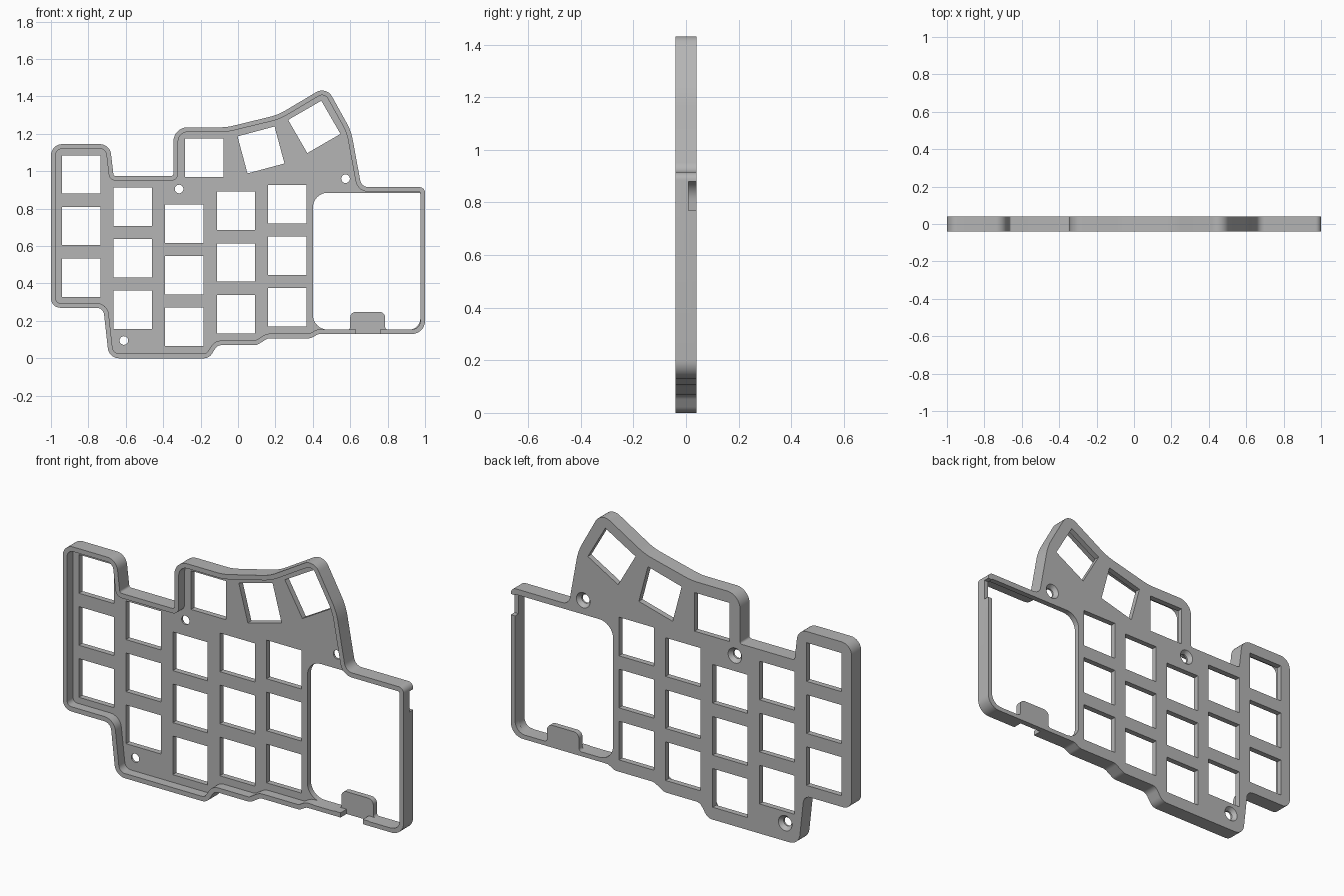
import bpy, bmesh, math
from mathutils import Vector, Matrix

cube = bpy.data.objects.get("Cube")
if cube:
    bpy.data.objects.remove(cube)

BACK, FRONT, PLATE_FRONT = 0.04, -0.04, 0.01
WALL = 0.025
KEY = 0.205

grey = bpy.data.materials.new("plain grey")
grey.use_nodes = True
COLOUR = (0.46, 0.46, 0.46, 1)
grey.diffuse_color = COLOUR
grey.node_tree.nodes["Principled BSDF"].inputs["Base Color"].default_value = COLOUR


def inset(corners, d):
    """Move every side of a clockwise outline inward by d, keeping fillets concentric."""
    result, n = [], len(corners)
    for i in range(n):
        a, p, b = (Vector(corners[(i + k) % n][:2]) for k in (-1, 0, 1))
        u, v = (p - a).normalized(), (b - p).normalized()
        nu, nv = Vector((u.y, -u.x)), Vector((v.y, -v.x))
        q = p + (nu + nv) * d / (1 + nu.dot(nv))
        convex = u.x * v.y - u.y * v.x < 0
        r = corners[i][2]
        result.append((q.x, q.y, max(r - d, 0.008) if convex else r + d))
    return result


def fillet(corners, steps=8):
    """Round each (x, z, radius) corner into an arc."""
    pts, n = [], len(corners)
    for i in range(n):
        a, p, b = (Vector(corners[(i + k) % n][:2]) for k in (-1, 0, 1))
        r = corners[i][2]
        u, v = (a - p).normalized(), (b - p).normalized()
        half = u.angle(v) / 2
        if r <= 0:
            pts.append(p)
            continue
        t = min(r / math.tan(half), 0.48 * (a - p).length, 0.48 * (b - p).length)
        r = t * math.tan(half)
        c = p + (u + v).normalized() * (r / math.sin(half))
        s, e = p + u * t - c, p + v * t - c
        turn = s.angle_signed(e)
        for k in range(steps + 1):
            pts.append(c + Matrix.Rotation(-turn * k / steps, 2) @ s)
    return pts


def add_object(name, bm):
    bmesh.ops.recalc_face_normals(bm, faces=bm.faces)
    mesh = bpy.data.meshes.new(name)
    bm.to_mesh(mesh)
    bm.free()
    mesh.materials.append(grey)
    obj = bpy.data.objects.new(name, mesh)
    bpy.context.collection.objects.link(obj)
    return obj


def prism(name, pts, y0, y1):
    bm = bmesh.new()
    face = bm.faces.new([bm.verts.new((p[0], y0, p[1])) for p in pts])
    ext = bmesh.ops.extrude_face_region(bm, geom=[face])
    moved = [g for g in ext["geom"] if isinstance(g, bmesh.types.BMVert)]
    bmesh.ops.translate(bm, verts=moved, vec=(0, y1 - y0, 0))
    return add_object(name, bm)


def box(name, x0, x1, z0, z1, y0, y1):
    return prism(name, [(x0, z0), (x0, z1), (x1, z1), (x1, z0)], y0, y1)


def round_hole(x, z, r_front, r_back, y0, y1):
    bm = bmesh.new()
    bmesh.ops.create_cone(bm, cap_ends=True, segments=32, radius1=r_back, radius2=r_front,
                          depth=y1 - y0, matrix=Matrix.Translation((x, (y0 + y1) / 2, z))
                          @ Matrix.Rotation(math.pi / 2, 4, 'X'))
    return add_object("hole_cutter", bm)


def cut(target, cutter):
    mod = target.modifiers.new("cut", 'BOOLEAN')
    mod.operation, mod.solver, mod.object = 'DIFFERENCE', 'EXACT', cutter
    bpy.context.view_layer.objects.active = target
    bpy.ops.object.modifier_apply(modifier=mod.name)
    bpy.data.objects.remove(cutter)


# Outer outline, clockwise seen from the front: x, z, corner radius
outline = [
    (-1, 1.145, .06), (-.685, 1.145, .06), (-.665, .975, .012), (-.345, .975, .012),
    (-.345, 1.235, .075), (-.06, 1.235, .3), (.215, 1.302, .3), (.472, 1.455, .06),
    (.605, 1.215, .3), (.66, .915, .045), (1, .915, .03), (1, .13, .07),
    (.43, .13, .04), (.39, .107, .04), (.16, .107, .05), (.10, .07, .05),
    (-.11, .07, .04), (-.155, 0, .05), (-.69, 0, .06), (-.72, .27, .04), (-1, .27, .05)]
case = prism("keyboard_plate", fillet(outline), FRONT, BACK)

# Recess that leaves the raised rim
cut(case, prism("recess_cutter", fillet(inset(outline, WALL)), FRONT - .02, PLATE_FRONT))

# Key openings: columns of three, then the angled thumb keys
keys = [(x, top - row * .276, 0) for x, top in
        ((-.838, .983), (-.562, .811), (-.287, .72), (-.011, .788), (.263, .824))
        for row in range(3)]
keys += [(-.18, 1.073, 0), (.123, 1.114, 15), (.408, 1.237, 30)]
for x, z, angle in keys:
    turn = Matrix.Rotation(math.radians(angle), 2)
    square = [Vector((x, z)) + turn @ Vector((sx * KEY / 2, sz * KEY / 2))
              for sx, sz in ((-1, -1), (-1, 1), (1, 1), (1, -1))]
    cut(case, prism("key_cutter", square, -.1, .1))

# Controller window with a tab standing up from its lower edge
window = [(.40, .885, .08), (.975, .885, .008), (.975, .153, .06), (.787, .153, .015),
          (.787, .248, .03), (.6, .248, .03), (.6, .153, .015), (.40, .153, .08)]
cut(case, prism("window_cutter", fillet(window), -.1, .1))

# Gap in the lower rim, and cable notch in the side wall
cut(case, box("gap_cutter", .63, .76, .1, .2, -.1, PLATE_FRONT))
cut(case, box("notch_cutter", .95, 1.1, .77, .88, PLATE_FRONT, .1))

# Countersunk screw holes
for x, z in ((-.315, .905), (.575, .96), (-.61, .095)):
    cut(case, round_hole(x, z, .023, .023, -.1, .1))
    cut(case, round_hole(x, z, .023, .041, .02, BACK + .001))

bpy.ops.object.select_all(action='DESELECT')
case.select_set(True)
bpy.context.view_layer.objects.active = case
bpy.ops.object.shade_smooth_by_angle(angle=math.radians(30))
